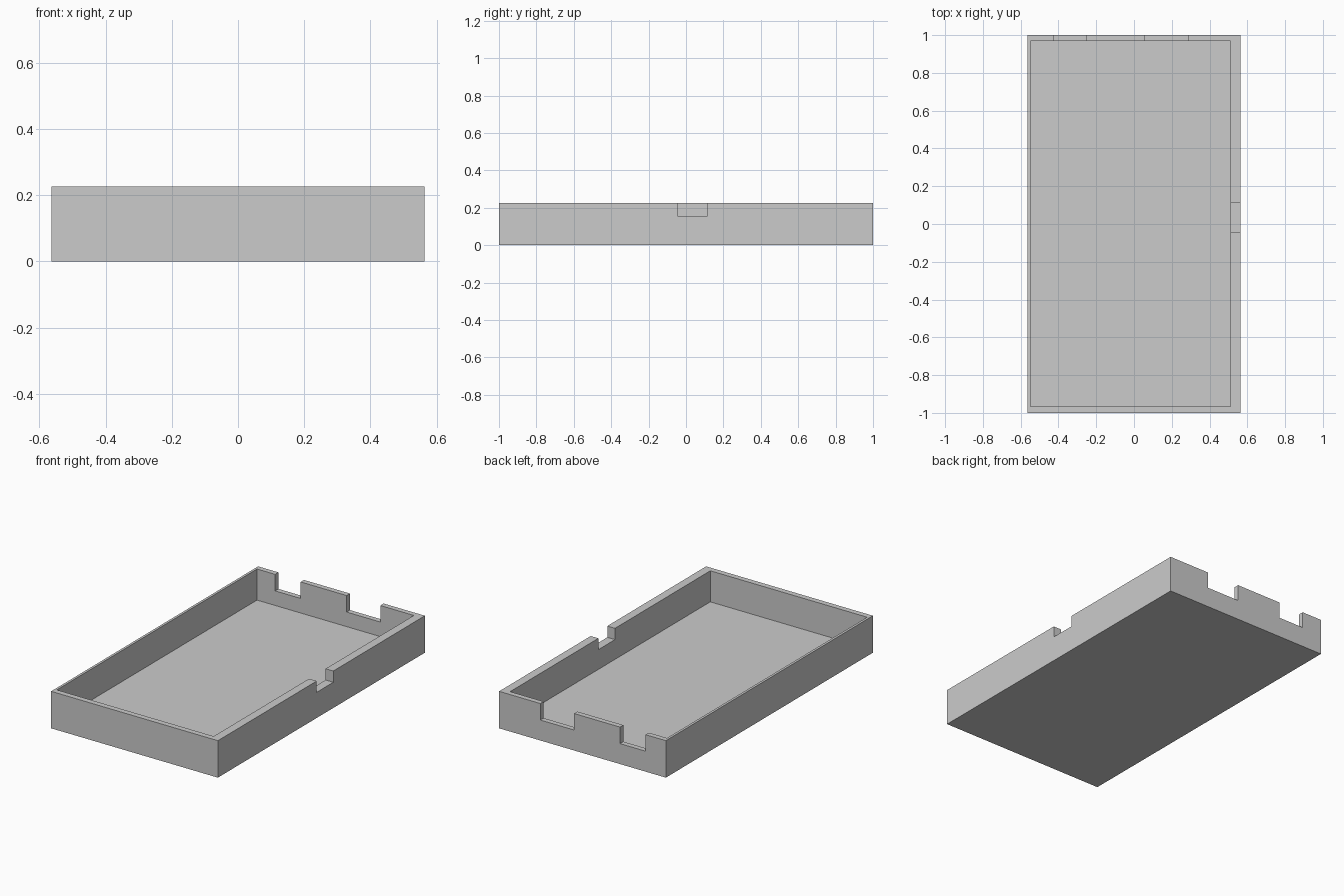
import bpy

cube = bpy.data.objects.get("Cube")
if cube:
    bpy.data.objects.remove(cube, do_unlink=True)

# Single plain grey
grey = bpy.data.materials.new("plain grey")
grey.use_nodes = True
colour = (0.6, 0.6, 0.6, 1)
grey.diffuse_color = colour
grey.node_tree.nodes["Principled BSDF"].inputs["Base Color"].default_value = colour


def box(name, x, y, z):
    """Box spanning the given (low, high) ranges."""
    bpy.ops.mesh.primitive_cube_add(size=1)
    obj = bpy.context.object
    obj.name = name
    spans = (x, y, z)
    for v in obj.data.vertices:
        v.co = [hi if c > 0 else lo for c, (lo, hi) in zip(v.co, spans)]
    obj.data.materials.append(grey)
    return obj


half_x, half_y, height = 0.564, 1.0, 0.226
floor, above = 0.036, 0.4
inner_x, inner_y = (-0.549, 0.512), (-0.966, 0.968)

# Tray body
tray = box("tray", (-half_x, half_x), (-half_y, half_y), (0, height))

# Hollow, two back wall notches and one side wall notch
cutters = [
    box("hollow_cutter", inner_x, inner_y, (floor, above)),
    box("back_notch_cutter_right", (-0.427, -0.254), (0.9, 1.1), (0.125, above)),
    box("back_notch_cutter_left", (0.057, 0.285), (0.9, 1.1), (0.125, above)),
    box("side_notch_cutter", (0.45, 0.65), (-0.045, 0.115), (0.157, above)),
]
for cutter in cutters:
    mod = tray.modifiers.new(cutter.name, 'BOOLEAN')
    mod.operation = 'DIFFERENCE'
    mod.solver = 'EXACT'
    mod.object = cutter
    bpy.context.view_layer.objects.active = tray
    bpy.ops.object.modifier_apply(modifier=mod.name)
    bpy.data.objects.remove(cutter, do_unlink=True)
